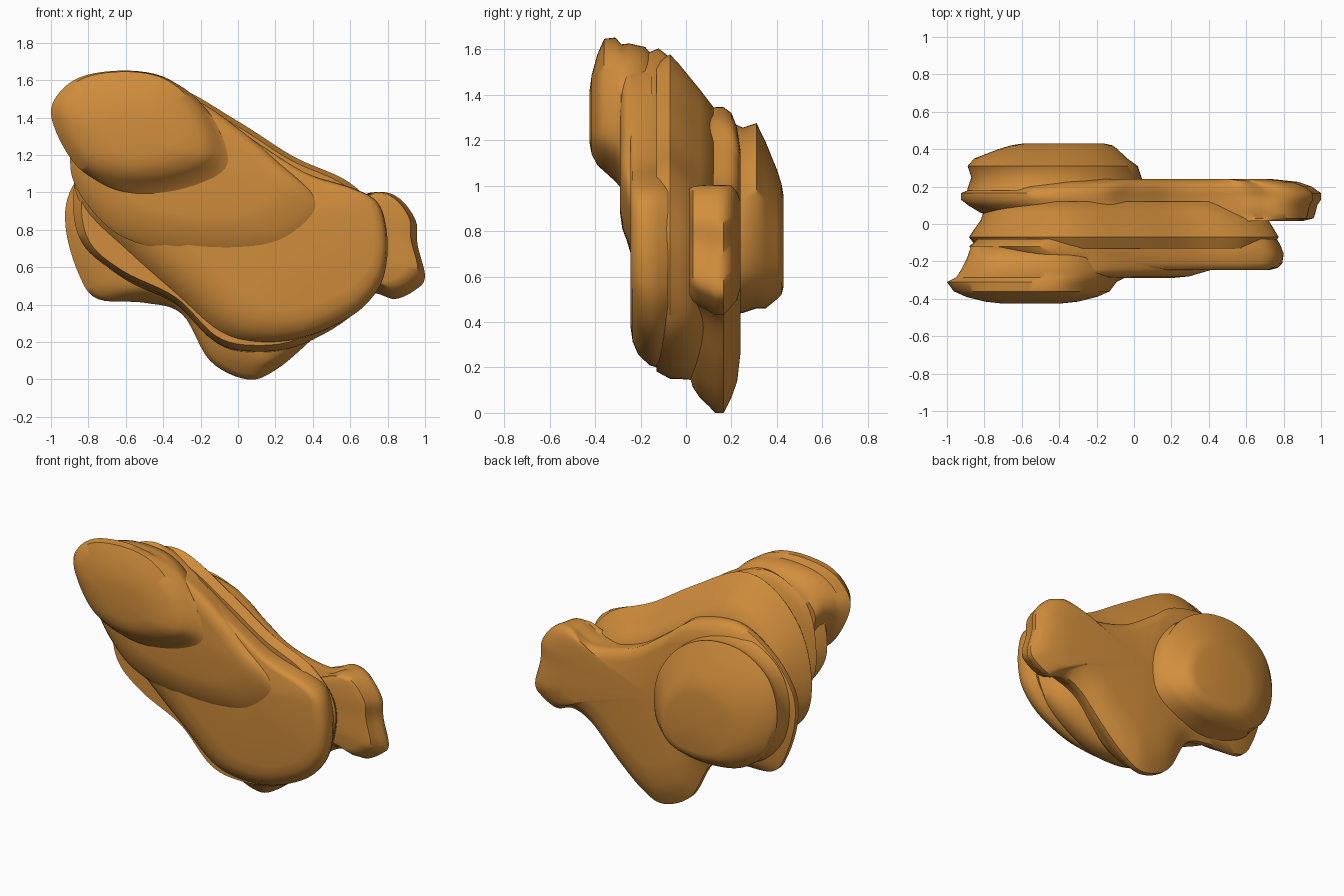
import bpy
import bmesh
import math
from mathutils import Vector
from mathutils.geometry import interpolate_bezier

default_cube = bpy.data.objects.get("Cube")
if default_cube:
    bpy.data.objects.remove(default_cube, do_unlink=True)

# One warm ochre colour for the whole rock
ochre = bpy.data.materials.new("warm_ochre")
ochre.use_nodes = True
colour = (.64, .27, .045, 1)
ochre.diffuse_color = colour
ochre.node_tree.nodes["Principled BSDF"].inputs["Base Color"].default_value = colour


def smooth_outline(points, steps=7):
    """Closed smooth curve through the control points, in the x-z plane."""
    knots = [Vector((x, 0, z)) for x, z in points]
    count = len(knots)
    curve = []
    for i in range(count):
        before, start = knots[i - 1], knots[i]
        end, after = knots[(i + 1) % count], knots[(i + 2) % count]
        handle_a = start + (end - before) / 6
        handle_b = end - (after - start) / 6
        curve += interpolate_bezier(start, handle_a, handle_b, end, steps)[:-1]
    return curve


def build_layer(name, centre, points, stations):
    """Loft an outline along y; each station is depth, scale, x shift, z shift."""
    outline = smooth_outline(points)
    middle = Vector((centre[0], 0, centre[1]))
    mesh_data = bmesh.new()
    rings = []
    for depth, scale, shift_x, shift_z in stations:
        offset = middle + Vector((shift_x, depth, shift_z))
        rings.append([mesh_data.verts.new(offset + (p - middle) * scale)
                      for p in outline])
    count = len(outline)
    for ring, following in zip(rings, rings[1:]):
        for i in range(count):
            j = (i + 1) % count
            mesh_data.faces.new((ring[i], ring[j], following[j], following[i]))
    # Close both ends with a fan around the layer centre
    for ring, station in ((rings[0], stations[0]), (rings[-1], stations[-1])):
        depth, scale, shift_x, shift_z = station
        hub = mesh_data.verts.new(middle + Vector((shift_x, depth, shift_z)))
        for i in range(count):
            mesh_data.faces.new((ring[i], ring[(i + 1) % count], hub))
    bmesh.ops.recalc_face_normals(mesh_data, faces=mesh_data.faces)
    mesh = bpy.data.meshes.new(name)
    mesh_data.to_mesh(mesh)
    mesh_data.free()
    mesh.materials.append(ochre)
    layer = bpy.data.objects.new(name, mesh)
    bpy.context.collection.objects.link(layer)
    bpy.ops.object.select_all(action="DESELECT")
    layer.select_set(True)
    bpy.context.view_layer.objects.active = layer
    bpy.ops.object.shade_smooth_by_angle(angle=math.radians(50))


# Rounded lobe at the upper front
build_layer(
    "front_lobe", (-.55, 1.33),
    [(-1, 1.42), (-.94, 1.55), (-.8, 1.63), (-.56, 1.65), (-.36, 1.6),
     (-.2, 1.45), (-.1, 1.25), (-.13, 1.13), (-.35, 1.04), (-.6, 1.02),
     (-.8, 1.09), (-.92, 1.22)],
    [(-.425, .35, 0, -.03), (-.415, .55, 0, -.02), (-.39, .77, 0, 0),
     (-.36, .92, 0, .02), (-.31, 1, 0, 0), (-.285, 1, .05, -.03),
     (-.25, .95, .05, -.01), (-.18, .87, .05, 0), (-.12, .76, .02, -.03)])

# Shelf sloping from the lobe across the front
build_layer(
    "front_shelf", (-.3, 1.15),
    [(-.87, 1.18), (-.74, .95), (-.55, .82), (-.2, .75), (.15, .77),
     (.35, .9), (.37, 1.02), (.2, 1.18), (0, 1.35), (-.25, 1.52),
     (-.55, 1.6), (-.8, 1.48)],
    [(-.29, .72, 0, .02), (-.28, .87, 0, .01), (-.262, .96, 0, 0),
     (-.24, 1.04, .02, -.04), (-.21, 1.08, .02, -.06), (-.15, .95, 0, 0)])

# Broad front slab, its face leaning to the left side
build_layer(
    "front_slab", (0, .8),
    [(.79, .8), (.74, .95), (.6, 1.03), (.35, 1.11), (.1, 1.26),
     (-.3, 1.53), (-.55, 1.6), (-.8, 1.45), (-.87, 1.15), (-.82, .92),
     (-.58, .68), (-.32, .45), (-.1, .26), (.1, .2), (.35, .22),
     (.6, .33), (.74, .47), (.79, .62)],
    [(-.245, .74, .14, .03), (-.235, .84, .1, .02), (-.21, .92, .06, .01),
     (-.16, .98, .02, 0), (-.12, 1, -.01, 0), (-.08, .96, 0, 0)])

# Middle slab
build_layer(
    "middle_slab", (0, .8),
    [(.76, .85), (.6, 1.05), (.3, 1.19), (0, 1.38), (-.35, 1.57),
     (-.6, 1.52), (-.8, 1.3), (-.88, 1), (-.84, .74), (-.65, .57),
     (-.35, .42), (-.12, .2), (.1, .15), (.35, .19), (.64, .37),
     (.75, .6)],
    [(-.13, .95, 0, 0), (-.07, 1, 0, 0), (-.03, .97, 0, -.02),
     (.02, .93, 0, -.05), (.06, .88, -.03, -.06), (.12, .78, -.04, -.06)])

# Spreading rear slab with a side knob and a foot
build_layer(
    "rear_slab", (0, .7),
    [(1, .55), (.96, .72), (.95, .85), (.86, .97), (.74, 1),
     (.56, .93), (.25, 1), (0, 1.16), (-.2, 1.3), (-.5, 1.34),
     (-.75, 1.2), (-.9, 1), (-.92, .8), (-.85, .56), (-.75, .43),
     (-.5, .41), (-.3, .35), (-.15, .1), (.05, 0), (.2, .05),
     (.38, .2), (.58, .4), (.72, .46), (.84, .43), (.95, .48)],
    [(.015, .82, .08, .04), (.03, .88, .08, .03), (.06, .93, .04, .02),
     (.1, .97, .01, .01), (.13, 1, 0, 0), (.165, 1, 0, 0),
     (.2, .93, .02, .02), (.225, .83, .05, .02), (.24, .66, .08, .03)])

# Rounded lobe at the back, with a flatter end
build_layer(
    "back_lobe", (-.42, .85),
    [(.04, .75), (0, .95), (-.14, 1.14), (-.35, 1.25), (-.6, 1.25),
     (-.8, 1.12), (-.87, .9), (-.82, .66), (-.66, .5), (-.4, .45),
     (-.15, .48), (0, .58)],
    [(.18, 1.05, 0, 0), (.25, 1, 0, -.01), (.31, 1, -.02, .01),
     (.35, .9, -.03, -.03), (.4, .7, .01, -.07), (.42, .6, .03, -.09),
     (.43, .48, .04, -.1)])
